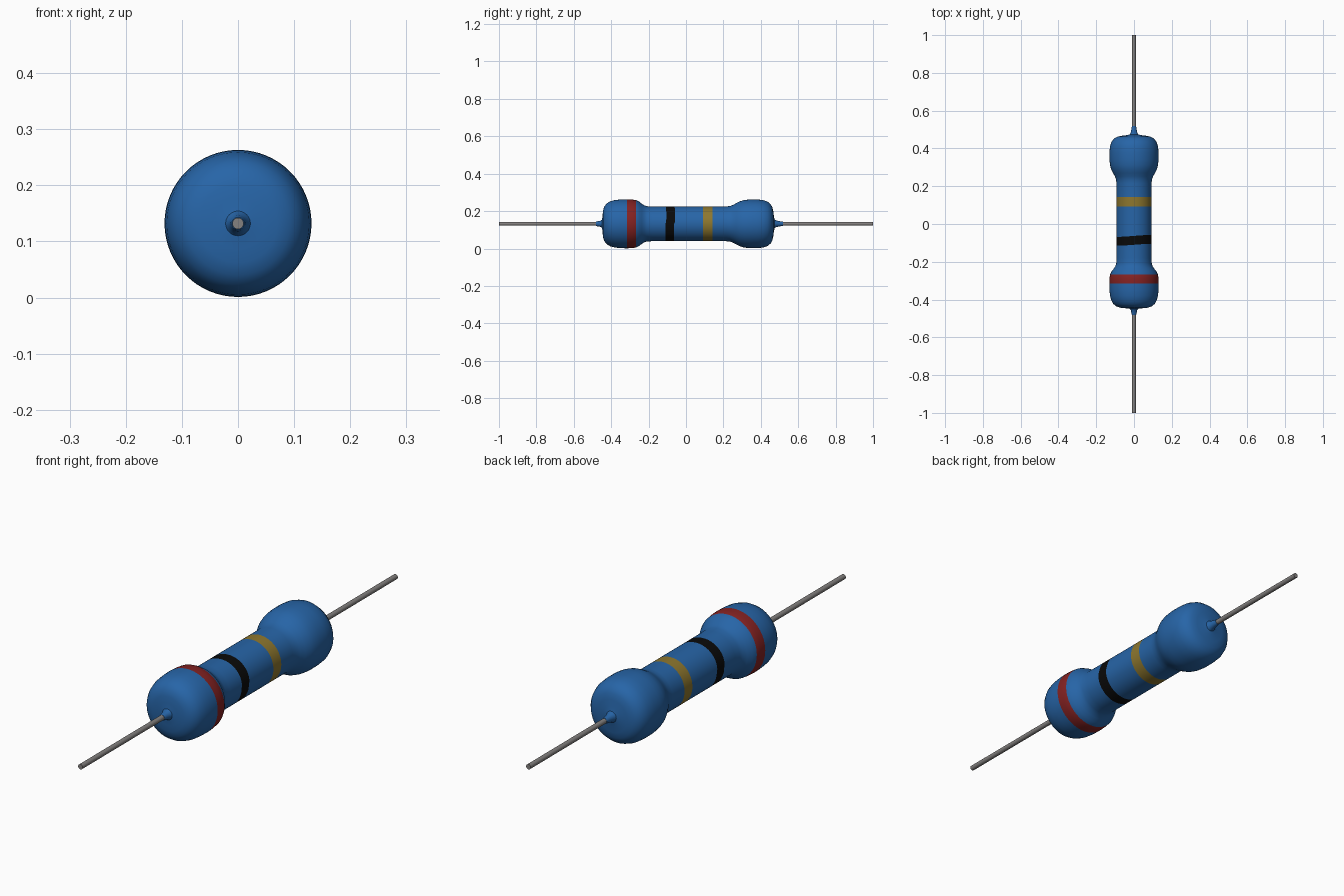
import bpy, bmesh, math

if "Cube" in bpy.data.objects:
    bpy.data.objects.remove(bpy.data.objects["Cube"])

SEG = 64
ZC = 0.132  # height of the resistor axis


def material(name, rgb):
    m = bpy.data.materials.new(name)
    m.diffuse_color = (*rgb, 1)
    m.use_nodes = True
    m.node_tree.nodes["Principled BSDF"].inputs["Base Color"].default_value = m.diffuse_color
    return m


blue = material("body blue", (0.020, 0.130, 0.390))
red = material("band red", (0.230, 0.016, 0.016))
black = material("band black", (0.003, 0.003, 0.003))
gold = material("band gold", (0.270, 0.185, 0.028))
steel = material("lead grey", (0.230, 0.220, 0.215))


def lathe(name, profile, seg, mats, bands=(), skew=None, angle=40):
    """Spin (y, radius) points around the y axis; bands are (y0, y1, slot)."""
    bm = bmesh.new()
    rings = []
    for y, r in profile:
        ring = []
        for i in range(seg):
            a = 2 * math.pi * i / seg
            dy = skew(y, a) if skew else 0
            ring.append(bm.verts.new((r * math.cos(a), y + dy, ZC + r * math.sin(a))))
        rings.append(ring)
    for k in range(len(rings) - 1):
        mid = (profile[k][0] + profile[k + 1][0]) / 2
        slot = next((s for lo, hi, s in bands if lo < mid < hi), 0)
        for i in range(seg):
            j = (i + 1) % seg
            f = bm.faces.new((rings[k][i], rings[k][j], rings[k + 1][j], rings[k + 1][i]))
            f.material_index = slot
    bm.faces.new(rings[0])
    bm.faces.new(rings[-1])
    bmesh.ops.recalc_face_normals(bm, faces=bm.faces)
    me = bpy.data.meshes.new(name)
    bm.to_mesh(me)
    bm.free()
    for m in mats:
        me.materials.append(m)
    ob = bpy.data.objects.new(name, me)
    bpy.context.collection.objects.link(ob)
    bpy.ops.object.select_all(action='DESELECT')
    ob.select_set(True)
    bpy.context.view_layer.objects.active = ob
    bpy.ops.object.shade_smooth_by_angle(angle=math.radians(angle))
    return ob


# Body: coated dumbbell with lacquer collars around the leads
body = [
    (-0.482, 0.011), (-0.472, 0.014), (-0.458, 0.016), (-0.449, 0.022),
    (-0.446, 0.045), (-0.444, 0.070), (-0.437, 0.092), (-0.424, 0.109),
    (-0.405, 0.120), (-0.380, 0.127), (-0.350, 0.130), (-0.316, 0.131),
    (-0.290, 0.130), (-0.268, 0.127), (-0.250, 0.118), (-0.236, 0.107),
    (-0.222, 0.098), (-0.208, 0.094), (-0.180, 0.093),
    (-0.110, 0.093), (-0.063, 0.093), (0.092, 0.093), (0.142, 0.093),
    (0.215, 0.093), (0.235, 0.095), (0.252, 0.101), (0.270, 0.111),
    (0.290, 0.121), (0.312, 0.127), (0.340, 0.130), (0.380, 0.130),
    (0.412, 0.127), (0.435, 0.119), (0.452, 0.106), (0.462, 0.088),
    (0.467, 0.065), (0.470, 0.040), (0.474, 0.022), (0.485, 0.017),
    (0.500, 0.014), (0.518, 0.011),
]


# The black band is painted slightly crooked on the upper side
def crooked(y, a):
    return 0.007 * math.cos(a) * max(0, math.sin(a)) ** 0.3 if -0.12 < y < -0.05 else 0


lathe("resistor_body", body, SEG, [blue, red, black, gold],
      bands=[(-0.317, -0.267, 1), (-0.111, -0.062, 2), (0.091, 0.143, 3)],
      skew=crooked)

# Wire leads at both ends
for name, s in (("front_lead", -1), ("back_lead", 1)):
    lathe(name, [(s * 0.44, 0.0102), (s * 1.0, 0.0102)], 20, [steel])
